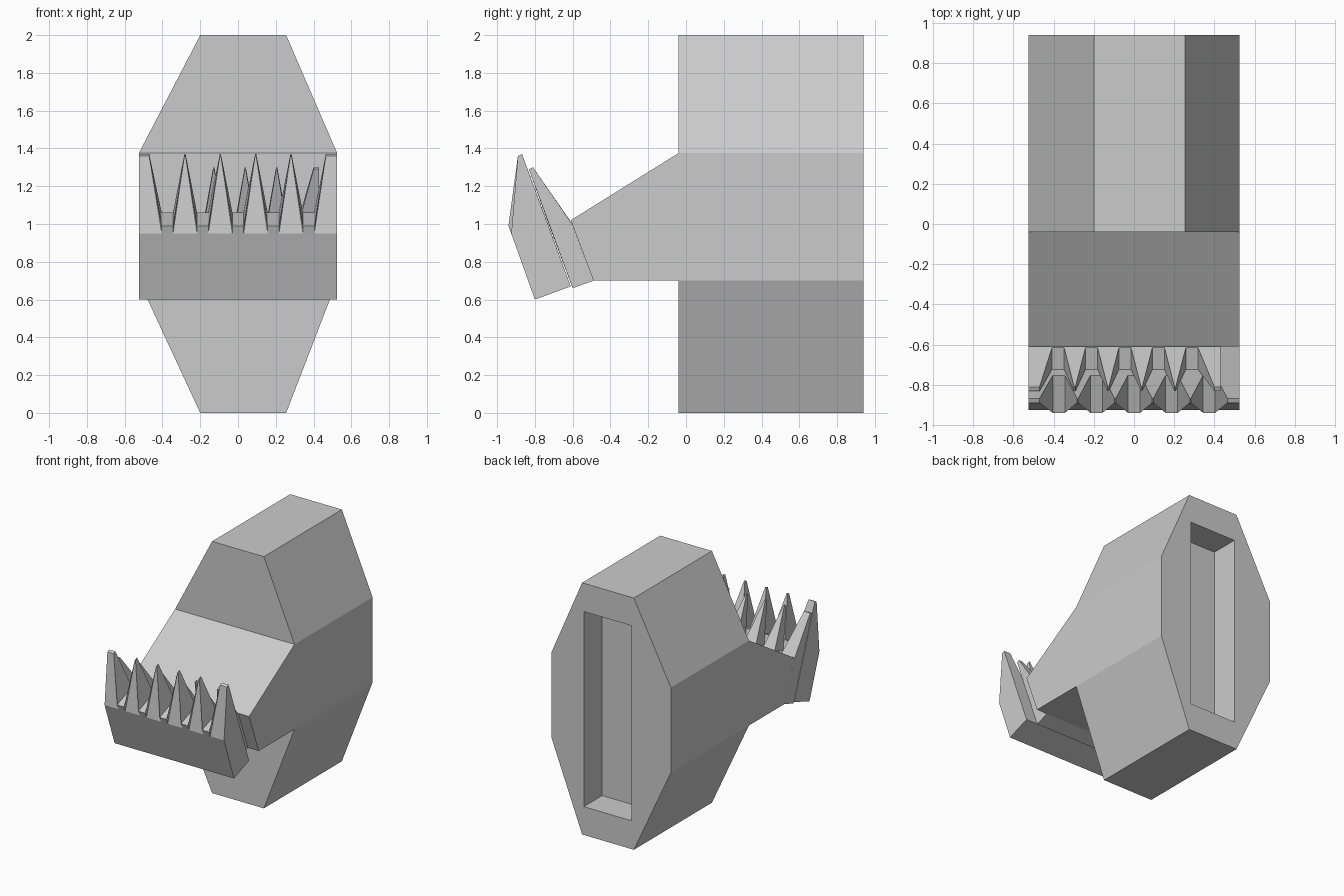
import bpy, bmesh

if "Cube" in bpy.data.objects:
    bpy.data.objects.remove(bpy.data.objects["Cube"])


def make_object(name, bm):
    bmesh.ops.recalc_face_normals(bm, faces=bm.faces)
    mesh = bpy.data.meshes.new(name)
    bm.to_mesh(mesh)
    bm.free()
    ob = bpy.data.objects.new(name, mesh)
    bpy.context.collection.objects.link(ob)
    return ob


def prism(name, profile, a, b, place):
    """Extrude a 2D profile from a to b; place(p, t) gives the 3D point."""
    bm = bmesh.new()
    ends = [[bm.verts.new(place(p, t)) for p in profile] for t in (a, b)]
    for ring in ends:
        bm.faces.new(ring)
    n = len(profile)
    for i in range(n):
        j = (i + 1) % n
        bm.faces.new((ends[0][i], ends[0][j], ends[1][j], ends[1][i]))
    return make_object(name, bm)


def along_y(p, t):
    return (p[0], t, p[1])


def along_x(p, t):
    return (t, p[0], p[1])


def tooth_row(name, stations, base, shoulder, valley, tip, far_base):
    """Loft (y, z) sections along x, alternating tooth tips and valleys."""
    bm = bmesh.new()
    rings = []
    for x, is_tip in stations:
        top = tip if is_tip else valley
        section = [base, shoulder, top[0], top[1], far_base]
        rings.append([bm.verts.new((x, y, z)) for y, z in section])
    for k in range(len(rings) - 1):
        r, s = rings[k], rings[k + 1]
        for i in range(5):
            j = (i + 1) % 5
            if i == 1 and stations[k][1] != stations[k + 1][1]:
                # creased tooth face, diagonal runs up to the tip
                if stations[k][1]:
                    bm.faces.new((r[1], s[1], r[2]))
                    bm.faces.new((s[1], s[2], r[2]))
                else:
                    bm.faces.new((r[1], s[1], s[2]))
                    bm.faces.new((r[1], s[2], r[2]))
            else:
                bm.faces.new((r[i], r[j], s[j], s[i]))
    bm.faces.new(rings[0])
    bm.faces.new(rings[-1])
    return make_object(name, bm)


def tooth_stations(left, left_in, right_in, right, first, pitch):
    """End half teeth, five flat valleys and four tips between them."""
    out = [(left, True), (left_in, True)]
    for i in range(5):
        c = first + i * pitch
        out += [(c - 0.03, False), (c + 0.03, False)]
        if i < 4:
            m = c + pitch / 2
            out += [(m - 0.003, True), (m + 0.003, True)]
    return out + [(right_in, True), (right, True)]


# Octagonal body
octagon = [(-0.2, 0), (0.255, 0), (0.525, 0.7), (0.525, 1.375),
           (0.255, 2), (-0.2, 2), (-0.525, 1.375), (-0.525, 0.7)]
body = prism("body", octagon, -0.04, 0.94, along_y)

# Rectangular pocket in the back
pocket = [(-0.18, 0.225), (0.24, 0.225), (0.24, 1.775), (-0.18, 1.775)]
cutter = prism("pocket_cutter", pocket, 0.71, 1.1, along_y)
cutter.hide_render = True
cutter.display_type = 'WIRE'
cutter.hide_set(True)
mod = body.modifiers.new("pocket", 'BOOLEAN')
mod.operation = 'DIFFERENCE'
mod.solver = 'EXACT'
mod.object = cutter

# Tapered neck
neck = [(-0.04, 1.375), (-0.61, 1.02), (-0.49, 0.70), (-0.04, 0.70)]
prism("neck", neck, -0.525, 0.525, along_x)

# Front row of teeth
tooth_row("front_teeth",
          tooth_stations(-0.525, -0.47, 0.465, 0.525, -0.374, 0.187),
          (-0.80, 0.60), (-0.925, 0.95),
          [(-0.94, 0.99), (-0.753, 1.06)],
          [(-0.89, 1.36), (-0.868, 1.37)],
          (-0.61, 0.67))

# Back row of teeth, leaning the other way and slightly narrower
tooth_row("back_teeth",
          tooth_stations(-0.525, -0.47, 0.40, 0.43, -0.378, 0.1665),
          (-0.49, 0.70), (-0.603, 1.0),
          [(-0.615, 1.02), (-0.724, 0.99)],
          [(-0.81, 1.30), (-0.832, 1.29)],
          (-0.60, 0.66))
